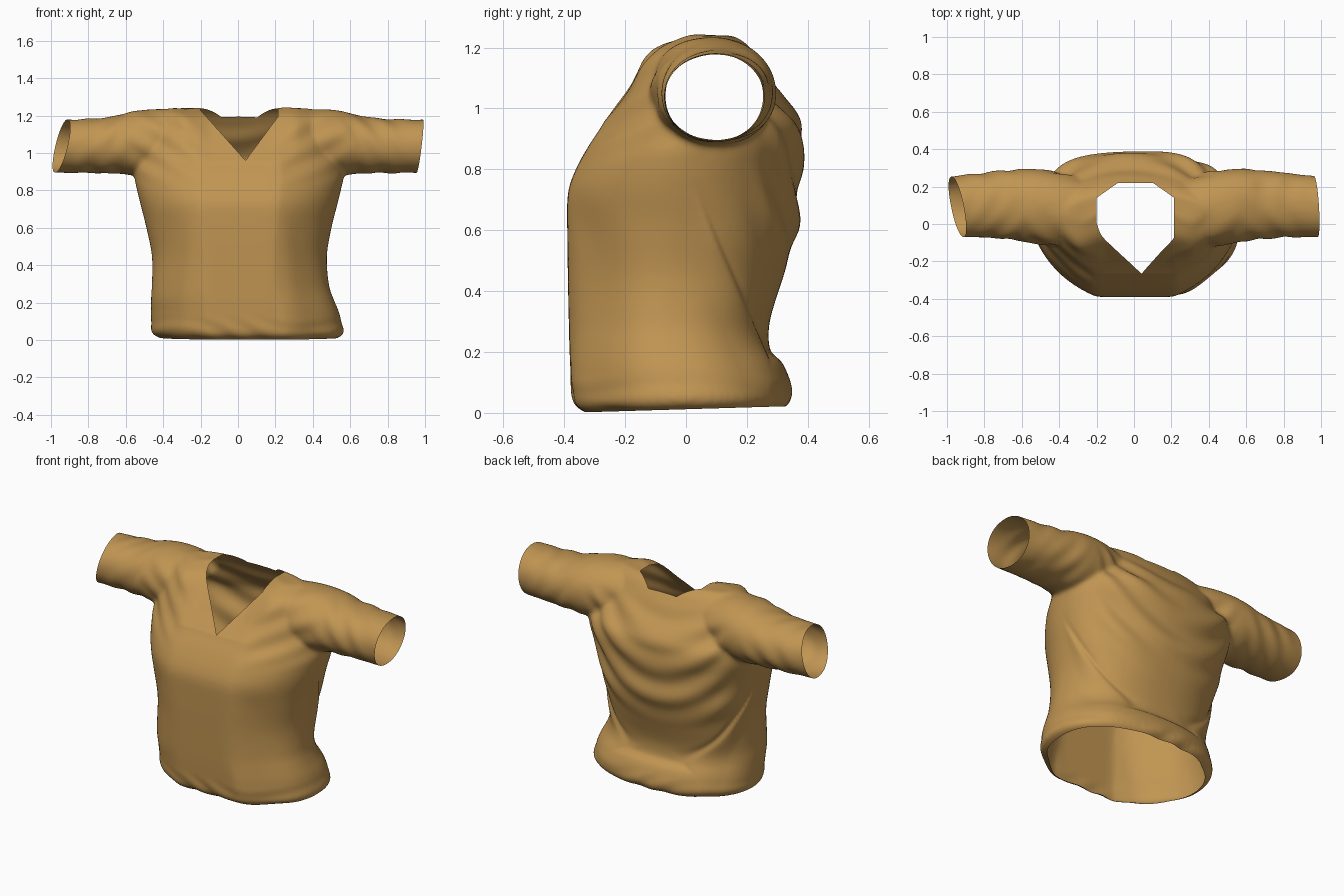
import bpy, bmesh, math
from mathutils import Vector

if "Cube" in bpy.data.objects:
    bpy.data.objects.remove(bpy.data.objects["Cube"])

cloth = bpy.data.materials.new("tan cloth")
cloth.diffuse_color = (0.53, 0.30, 0.085, 1)
cloth.use_nodes = True
cloth.node_tree.nodes["Principled BSDF"].inputs["Base Color"].default_value = cloth.diffuse_color


def sm(a, b, t):
    """Smooth step from a to b."""
    t = max(0.0, min(1.0, (t - a) / (b - a)))
    return t * t * (3 - 2 * t)


def smooth_rows(rows, steps=4):
    """Catmull-Rom curve through rows of numbers."""
    out = []
    for i in range(len(rows) - 1):
        p0, p1, p2, p3 = (rows[max(0, min(len(rows) - 1, i + k))] for k in (-1, 0, 1, 2))
        for s in range(steps):
            t = s / steps
            out.append([0.5 * (2 * b + (c - a) * t + (2 * a - 5 * b + 4 * c - d) * t * t
                               + (3 * b - a - 3 * c + d) * t ** 3)
                        for a, b, c, d in zip(p0, p1, p2, p3)])
    return out + [rows[-1]]


def loft(bm, rings):
    """Closed solid through a list of rings of points."""
    vs = [[bm.verts.new(p) for p in r] for r in rings]
    n = len(vs[0])
    for a, b in zip(vs, vs[1:]):
        for i in range(n):
            j = (i + 1) % n
            bm.faces.new((a[i], a[j], b[j], b[i]))
    bm.faces.new(vs[0][::-1])
    bm.faces.new(vs[-1])


def oval(a0, a1, b0, b1, power, flat=False, n=72):
    """Superellipse points inside a box; flat gives a flattened lower side."""
    out = []
    for i in range(n):
        t = 2 * math.pi * i / n
        c, s = math.cos(t), math.sin(t)
        q = 1.9 if flat and s < 0 else power
        u = math.copysign(abs(c) ** (2 / q), c)
        v = math.copysign(abs(s) ** (2 / q), s)
        if flat and s < 0:
            v = max(-1, v * 1.1)
        out.append(((a0 + a1) / 2 + u * (a1 - a0) / 2, (b0 + b1) / 2 + v * (b1 - b0) / 2))
    return out


bm = bmesh.new()

# torso: z, left, right, front, back
torso = [(-0.03, -0.34, 0.44, -0.25, 0.20), (0.005, -0.41, 0.52, -0.33, 0.29),
         (0.03, -0.45, 0.56, -0.365, 0.33), (0.07, -0.465, 0.56, -0.375, 0.342),
         (0.15, -0.465, 0.54, -0.38, 0.315), (0.22, -0.465, 0.51, -0.383, 0.278),
         (0.30, -0.46, 0.485, -0.385, 0.275), (0.45, -0.46, 0.475, -0.388, 0.32),
         (0.60, -0.49, 0.50, -0.39, 0.365), (0.72, -0.52, 0.53, -0.388, 0.372),
         (0.80, -0.54, 0.55, -0.362, 0.378), (0.88, -0.555, 0.565, -0.318, 0.388),
         (0.95, -0.55, 0.555, -0.272, 0.38), (1.02, -0.53, 0.53, -0.237, 0.33),
         (1.10, -0.50, 0.50, -0.20, 0.28), (1.17, -0.46, 0.46, -0.165, 0.235),
         (1.21, -0.42, 0.43, -0.12, 0.205), (1.24, -0.36, 0.38, -0.03, 0.165)]
loft(bm, [[(x, y, z) for x, y in oval(l, r, f, b, 2.3, True)]
          for z, l, r, f, b in smooth_rows(torso)])

# sleeves: x, front, back, bottom, top
sleeve = [(0.28, -0.09, 0.24, 0.92, 1.225), (0.42, -0.115, 0.28, 0.885, 1.235),
          (0.55, -0.10, 0.295, 0.88, 1.225), (0.65, -0.085, 0.29, 0.89, 1.20),
          (0.80, -0.072, 0.275, 0.893, 1.182), (1.06, -0.07, 0.245, 0.895, 1.178)]
for s in (1, -1):
    loft(bm, [[(s * x, y, z) for y, z in oval(f, b, lo, hi, 2.1)]
              for x, f, b, lo, hi in smooth_rows(sleeve)])
bmesh.ops.recalc_face_normals(bm, faces=bm.faces)

# merge into one skin
me = bpy.data.meshes.new("shirt")
bm.to_mesh(me)
bm.free()
shirt = bpy.data.objects.new("shirt", me)
bpy.context.collection.objects.link(shirt)
rm = shirt.modifiers.new("merge", 'REMESH')
rm.mode = 'VOXEL'
rm.voxel_size = 0.011
so = shirt.modifiers.new("soften", 'SMOOTH')
so.factor = 0.5
so.iterations = 12
skin = bpy.data.meshes.new_from_object(shirt.evaluated_get(bpy.context.evaluated_depsgraph_get()))
shirt.modifiers.clear()
shirt.data = skin
bm = bmesh.new()
bm.from_mesh(skin)
bm.normal_update()


def fold(p):
    """Height of the cloth folds at a point."""
    x, y, z = p
    ax = abs(x)
    body = 1 - sm(0.38, 0.52, ax)
    d = 0.0
    # hanging swags across the back
    back = sm(0.1, 0.26, y) * body * sm(0.4, 0.65, z) * (1 - sm(1.05, 1.17, z))
    d += 0.008 * back * math.sin(2 * math.pi * (z - 1.3 * x * x - 0.12 * x) / 0.19)
    # long crease from the armpits down to the back hem
    k = z - (0.18 + 2.3 * max(0.0, 0.27 - y))
    rear = sm(0.02, 0.1, y) * (1 - sm(0.72, 0.86, z)) * (1 - sm(0.55, 0.6, ax))
    d += rear * (0.010 * (1 - sm(-0.02, 0.03, k)) * sm(-0.25, -0.02, k)
                 - 0.006 * math.exp(-((k - 0.02) / 0.04) ** 2))
    # pulls between neck and armpits at the front
    yoke = sm(0.15, 0.3, ax) * (1 - sm(0.5, 0.65, ax)) * sm(0.8, 0.95, z) * (1 - sm(0.0, 0.12, y))
    d += 0.004 * yoke * math.sin(46 * (z - 0.55 * ax) + 4 * x)
    # soft vertical folds at the front sides
    front = (1 - sm(-0.2, 0.0, y)) * (1 - sm(0.55, 0.75, z))
    d += 0.004 * front * sm(0.15, 0.3, ax) * math.sin(26 * (ax + 0.15 * z))
    # wrinkles along the sleeves, uneven around the arm
    arm = sm(0.52, 0.66, ax) * (1 - 0.7 * sm(0.8, 0.93, ax))
    d += 0.004 * arm * math.sin(44 * ax + 26 * z + 17 * y) * math.sin(9 * z - 14 * y + 5 * x)
    # bunched hem
    d += 0.003 * (1 - sm(0.06, 0.14, z)) * math.sin(50 * z + 11 * x + 5 * math.sin(6 * x))
    return d


def sink(p):
    """Collar lies further back than the shoulders around the neck."""
    return (0.36 * max(0.0, p.z - 0.96) * (1 - sm(0.14, 0.32, abs(p.x - 0.01)))
            * (1 - sm(-0.05, 0.15, p.y)))


moves = [(v, v.normal * fold(v.co) + Vector((0, sink(v.co), 0))) for v in bm.verts]
for v, m in moves:
    v.co += m


def cut(co, no, faces=None, remove=False):
    fs = list(bm.faces) if faces is None else faces
    geom = fs + list({e for f in fs for e in f.edges}) + list({v for f in fs for v in f.verts})
    bmesh.ops.bisect_plane(bm, geom=geom, dist=1e-5, plane_co=co, plane_no=no, clear_outer=remove)


# open hem and sleeve ends
cut((0, 0, 0.012), (0, 0.03, -1), remove=True)
cut((-0.945, 0.1, 1.04), (-1, -0.20, 0.236), remove=True)
cut((0.972, 0.1, 1.04), (1, 0.06, -0.12), remove=True)

# V neck opening: planes whose inner sides bound the hole
neck = [((0.04, 0, 0.96), (1.12, 0, 1)), ((0.04, 0, 0.96), (-1.35, 0, 1)),
        ((-0.20, 0, 1), (1, 0, 0)), ((0.215, 0, 1), (-1, 0, 0)), ((0, 0.218, 1), (0, -1, 0)),
        ((-0.20, 0.14, 1), (0.07, -0.1, 0)), ((0.215, 0.14, 1), (-0.07, -0.1, 0)),
        ((-0.20, 0.03, 1), (0.17, 0.1, 0.0)), ((0.215, 0.01, 1), (-0.19, 0.1, 0.0))]
# the last two trim only the shoulder part of the hole
for co, no in neck[:-2]:
    near = [f for f in bm.faces if f.calc_center_median().z > 0.9
            and abs(f.calc_center_median().x) < 0.3]
    cut(co, no, near)


def in_neck(p):
    return p.z > 0.9 and all((p - Vector(c)).dot(Vector(n)) > 0 for c, n in neck[:-2])


bmesh.ops.delete(bm, geom=[f for f in bm.faces if in_neck(f.calc_center_median())], context='FACES')

for f in bm.faces:
    f.smooth = True
    f.material_index = 0
bm.to_mesh(skin)
bm.free()
skin.materials.clear()
skin.materials.append(cloth)
